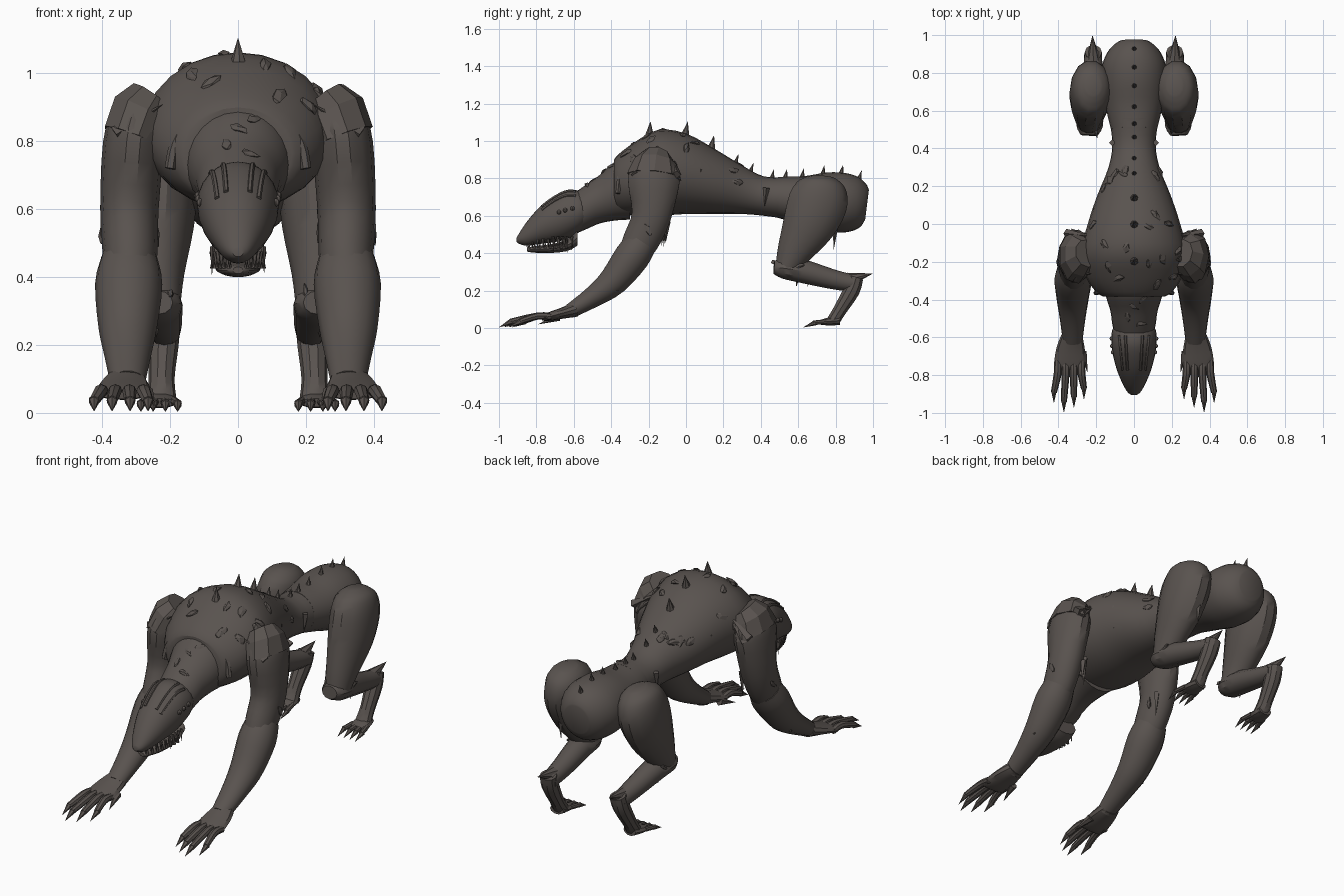
import bpy, bmesh, math, random
from mathutils import Vector
from mathutils.bvhtree import BVHTree

cube = bpy.data.objects.get("Cube")
if cube:
    bpy.data.objects.remove(cube, do_unlink=True)
random.seed(4)

hide = bpy.data.materials.new("ashen_hide")
hide.use_nodes = True
HIDE_COLOR = (0.1, 0.086, 0.078, 1)
hide.diffuse_color = HIDE_COLOR
hide.node_tree.nodes["Principled BSDF"].inputs["Base Color"].default_value = HIDE_COLOR


def smooth_rows(rows, steps):
    """Catmull-Rom resampling of a list of equal-length tuples."""
    result = []
    last = len(rows) - 1
    for i in range(last):
        a, b, c, d = rows[max(i - 1, 0)], rows[i], rows[i + 1], rows[min(i + 2, last)]
        for k in range(steps):
            t = k / steps
            result.append([q + t / 2 * (r - p + t * (2 * p - 5 * q + 4 * r - s + t * (3 * (q - r) + s - p)))
                           for p, q, r, s in zip(a, b, c, d)])
    result.append(list(rows[last]))
    return result


def tube(bm, rows, sides=16, steps=3, upright=False):
    """Loft ellipses (x, y, z, half width, half depth) along a path."""
    rows = smooth_rows(rows, steps)
    centers = [Vector(row[:3]) for row in rows]
    rings = []
    for i, row in enumerate(rows):
        along = centers[min(i + 1, len(rows) - 1)] - centers[max(i - 1, 0)]
        if upright:
            along = Vector((0, along.y, 0))
        along.normalize()
        side = Vector((1, 0, 0))
        side = (side - along * side.dot(along)).normalized()
        depth = along.cross(side)
        ring = []
        for k in range(sides):
            a = math.tau * k / sides
            ring.append(bm.verts.new(centers[i] + side * (row[3] * math.cos(a)) + depth * (row[4] * math.sin(a))))
        rings.append(ring)
    for lower, upper in zip(rings, rings[1:]):
        for k in range(sides):
            j = (k + 1) % sides
            bm.faces.new((lower[k], lower[j], upper[j], upper[k]))
    bm.faces.new(rings[0])
    bm.faces.new(rings[-1])


def body(bm, profile, sides=24):
    """Loft upright rings from (y, bottom, top, half width)."""
    tube(bm, [(0, y, (lo + hi) / 2, w, (hi - lo) / 2) for y, lo, hi, w in profile], sides, upright=True)


def spike(bm, base, tip, radius, sides=6):
    base, tip = Vector(base), Vector(tip)
    axis = tip - base
    turn = axis.to_track_quat('Z', 'Y')
    made = bmesh.ops.create_cone(bm, cap_ends=True, segments=sides, radius1=radius, radius2=0, depth=axis.length)
    for v in made["verts"]:
        v.co = turn @ v.co + (base + tip) / 2


def shard(bm, place, normal, size):
    """Ragged, flattened lump lying on a surface."""
    turn = normal.to_track_quat('Z', 'Y')
    made = bmesh.ops.create_icosphere(bm, subdivisions=1, radius=1)
    spin = random.uniform(0, math.tau)
    for v in made["verts"]:
        p = Vector((v.co.x * size[0], v.co.y * size[1], v.co.z * size[2])) * random.uniform(0.6, 1.25)
        flat = Vector((p.x * math.cos(spin) - p.y * math.sin(spin), p.x * math.sin(spin) + p.y * math.cos(spin), p.z))
        v.co = place + turn @ flat


def finish(name, bm, angle=32):
    bmesh.ops.recalc_face_normals(bm, faces=bm.faces[:])
    mesh = bpy.data.meshes.new(name)
    bm.to_mesh(mesh)
    surface = BVHTree.FromBMesh(bm)
    bm.free()
    obj = bpy.data.objects.new(name, mesh)
    bpy.context.collection.objects.link(obj)
    mesh.materials.append(hide)
    bpy.ops.object.select_all(action='DESELECT')
    obj.select_set(True)
    bpy.context.view_layer.objects.active = obj
    if angle:
        bpy.ops.object.shade_smooth_by_angle(angle=math.radians(angle))
    return surface


# Torso with rounded rump, neck and head
bm = bmesh.new()
tube(bm, [(0, y, z, w, d) for y, z, w, d in (
    (.968, .66, .075, .08), (.95, .662, .105, .113), (.91, .665, .14, .143), (.84, .67, .168, .16),
    (.74, .675, .168, .157), (.62, .685, .15, .128), (.5, .7, .122, .11))], 24)
body(bm, [(.56, .58, .81, .13), (.42, .6, .81, .115), (.3, .61, .87, .135), (.15, .61, .96, .195),
          (0, .61, 1.04, .245), (-.15, .6, 1.06, .28), (-.28, .6, .99, .255), (-.36, .61, .93, .2),
          (-.385, .63, .9, .16)])
torso = finish("torso", bm)

bm = bmesh.new()
body(bm, [(-.3, .58, .92, .17), (-.38, .575, .89, .15), (-.46, .56, .82, .125),
          (-.53, .53, .77, .115), (-.6, .5, .72, .1)])
neck = finish("neck", bm)

bm = bmesh.new()
body(bm, [(-.52, .56, .7, .085), (-.56, .52, .73, .115), (-.63, .48, .74, .12), (-.7, .46, .71, .11),
          (-.78, .45, .65, .088), (-.85, .44, .57, .058), (-.89, .45, .51, .034), (-.905, .46, .485, .015)])
head = finish("head", bm)

bm = bmesh.new()
body(bm, [(-.58, .44, .53, .08), (-.64, .41, .47, .075), (-.75, .4, .445, .06), (-.83, .405, .435, .035),
          (-.85, .41, .43, .015)], 14)
finish("lower_jaw", bm)

# Teeth, eyes, brow ridges and chin strands
teeth, eyes, ridges, strands = [bmesh.new() for _ in range(4)]
for s in (-1, 1):
    for k in range(8):
        t = k / 7
        x, y = s * (.075 - .05 * t * t), -.65 - .2 * t
        spike(teeth, (x, y, .475), (x, y, .425), .01, 5)
        spike(teeth, (x, y + .012, .425), (x, y + .012, .465), .008, 5)
    for k in range(3):
        hit, normal, _, _ = head.find_nearest(Vector((s * .2, -.61 - .045 * k, .65 - .01 * k)))
        made = bmesh.ops.create_uvsphere(eyes, u_segments=8, v_segments=6, radius=.012)
        bmesh.ops.translate(eyes, verts=made["verts"], vec=hit)
    for x in (.045, .08):
        path = []
        for k in range(5):
            y = -.59 - .045 * k
            hit, _, _, _ = head.ray_cast(Vector((s * x * (1 - .06 * k), y, 1)), Vector((0, 0, -1)))
            path.append((*hit, .008, .009))
        tube(ridges, path, 6)
    for k in range(5):
        y = -.61 - .025 * k
        spike(strands, (s * .075, y, .49), (s * .077, y, random.uniform(.4, .44)), .008, 4)
finish("teeth", teeth)
finish("eyes", eyes)
finish("brow_ridges", ridges)
finish("chin_strands", strands)

# Collar plate around the base of the neck
bm = bmesh.new()
arc = []
for k in range(9):
    a = math.pi * k / 8
    arc.append((.2 * math.cos(a), -.365 + .02 * math.sin(a), .72 + .19 * math.sin(a), .016, .014))
tube(bm, arc, 6)
finish("collar", bm)

for s, label in ((1, "left"), (-1, "right")):
    # Front limb: upper arm, forearm and ragged shoulder shell
    bm = bmesh.new()
    tube(bm, [(s * x, y, z, w, d) for x, y, z, w, d in (
        (.26, -.16, .91, .06, .08), (.29, -.165, .87, .08, .115), (.308, -.172, .79, .09, .142),
        (.32, -.185, .6, .086, .108), (.318, -.245, .46, .08, .098), (.32, -.29, .39, .07, .08))], 14)
    finish(label + "_upper_arm", bm)
    bm = bmesh.new()
    tube(bm, [(s * x, y, z, w, d) for x, y, z, w, d in (
        (.32, -.235, .46, .082, .085), (.322, -.29, .38, .099, .096), (.325, -.39, .25, .086, .08),
        (.325, -.5, .165, .068, .058), (.325, -.62, .09, .052, .04))], 14)
    finish(label + "_forearm", bm)
    bm = bmesh.new()
    tube(bm, [(s * .25, -.155, .925, .075, .075), (s * .28, -.165, .885, .098, .115),
              (s * .308, -.172, .81, .095, .146)], 9, 1)
    finish(label + "_shoulder_shell", bm, 0)
    # Loose folds spreading from the shoulder over the chest
    bm = bmesh.new()
    for y in (-.27, -.05):
        spike(bm, (s * .36, y, .82), (s * .22, y * .9 - .02, .91), .025, 4)
        spike(bm, (s * .33, y, .79), (s * .25, y, .88), .025, 4)
    finish(label + "_shoulder_folds", bm, 0)
    # Clawed hand
    bm = bmesh.new()
    tube(bm, [(s * .328, -.59, .1, .056, .04), (s * .335, -.66, .08, .075, .03), (s * .34, -.74, .06, .083, .022),
              (s * .34, -.77, .055, .075, .014)], 12)
    for k, reach in enumerate((.93, .975, 1, .95)):
        x0, x1 = s * (.278 + .042 * k), s * (.265 + .053 * k)
        tube(bm, [(x0, -.72, .06, .018, .018), (x0, -.79, .065, .021, .019),
                  (x1, .06 - reach, .035, .016, .015)], 8)
        spike(bm, (x1, .07 - reach, .037), (x1, -reach, .004), .017)
    spike(bm, (s * .27, -.68, .06), (s * .245, -.79, .02), .022)
    finish(label + "_hand", bm)

    # Hind limb with a broad, rounded hip
    bm = bmesh.new()
    tube(bm, [(s * x, y, z, w, d) for x, y, z, w, d in (
        (.215, .735, .812, .04, .055), (.217, .732, .79, .078, .1), (.222, .725, .75, .102, .14),
        (.23, .705, .67, .11, .162), (.235, .655, .55, .105, .145), (.238, .58, .41, .08, .097),
        (.235, .535, .31, .065, .062))], 14)
    finish(label + "_thigh", bm)
    bm = bmesh.new()
    tube(bm, [(s * .237, .47, .325, .045, .035), (s * .235, .52, .32, .07, .055), (s * .23, .62, .305, .066, .063),
              (s * .22, .78, .262, .055, .053), (s * .215, .91, .235, .045, .045)], 12)
    finish(label + "_shin", bm)
    bm = bmesh.new()
    tube(bm, [(s * .215, .91, .27, .045, .04), (s * .22, .885, .2, .045, .046),
              (s * .225, .825, .1, .038, .038), (s * .225, .785, .035, .045, .036)], 10)
    spike(bm, (s * .215, .87, .26), (s * .22, 1, .292), .037, 8)
    finish(label + "_hock", bm)
    bm = bmesh.new()
    tube(bm, [(s * .225, .82, .04, .04, .025), (s * .23, .76, .035, .052, .022), (s * .23, .72, .03, .05, .013)], 10)
    for k in range(4):
        x0, x1 = s * (.19 + .027 * k), s * (.178 + .036 * k)
        tube(bm, [(x0, .75, .035, .014, .013), (x1, .68, .028, .013, .012)], 8)
        spike(bm, (x1, .69, .028), (x1, .625, .003), .014)
    finish(label + "_foot", bm)

# Row of spikes along the spine
bm = bmesh.new()
for y in (-.2, 0, .14, .27, .35, .46, .53, .62, .73, .83, .93):
    hit, normal, _, _ = torso.ray_cast(Vector((0, y, 2)), Vector((0, 0, -1)))
    size = .065 if y < .2 else .042
    spike(bm, hit - normal * .01, hit + Vector((0, .01, size)), size * .36, 7)
finish("spine_spikes", bm)

# Torn scales scattered over the hide
bm = bmesh.new()
for k in range(24):
    y = random.uniform(-.34, .3)
    a = random.uniform(-.1, math.pi + .1)
    ray = Vector((math.cos(a), 0, math.sin(a)))
    hit, normal, _, _ = torso.ray_cast(Vector((0, y, .76)) + ray, -ray)
    shard(bm, hit, normal, (.038, .02, .012))
for y in (-.4, -.44, -.49, -.53):
    hit, normal, _, _ = neck.ray_cast(Vector((random.uniform(-.06, .09), y, 2)), Vector((0, 0, -1)))
    shard(bm, hit, normal, (.032, .016, .009))
for s in (-1, 1):
    for place in ((.4, -.2, .52), (.24, -.16, .53), (.38, -.4, .2), (.2, .49, .35), (.29, .6, .33), (.32, .63, .52)):
        shard(bm, Vector((s * place[0], place[1], place[2])), Vector((s, 0, 0)), (.04, .015, .012))
finish("torn_scales", bm, 0)

# Hanging strips of hide
bm = bmesh.new()
for x, y, z, drop in ((.25, -.11, .6, .17), (.27, -.1, .57, .12), (-.26, -.12, .58, .14), (.22, .8, .56, .14),
                      (.24, .66, .3, .08), (-.24, .6, .3, .08), (.2, .08, .85, .13), (-.2, .08, .85, .13),
                      (.115, .43, .75, .1), (-.115, .43, .75, .1)):
    spike(bm, (x, y, z), (x, y - .01, z - drop), .018, 4)
finish("hanging_strips", bm, 0)
